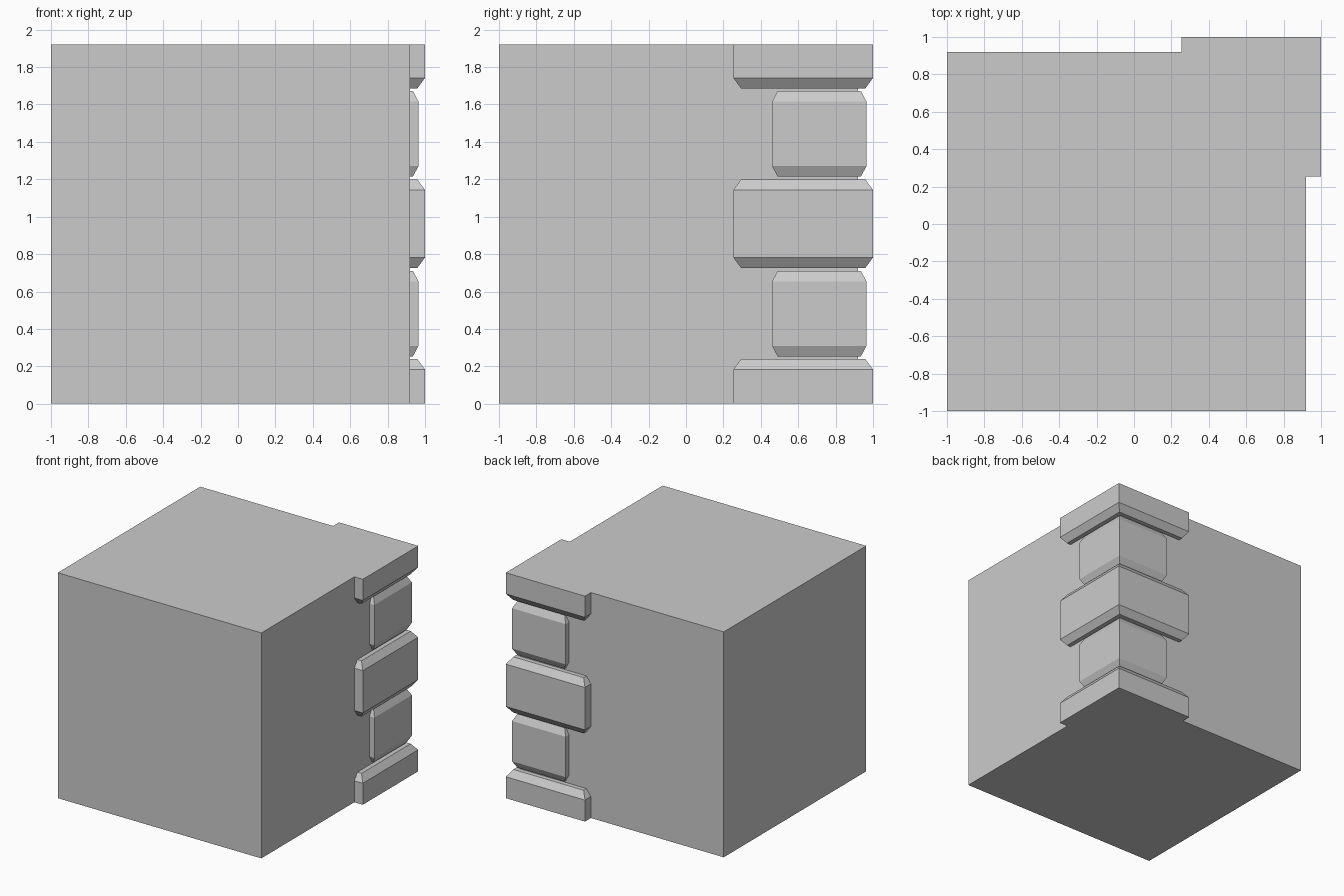
import bpy, bmesh

if "Cube" in bpy.data.objects:
    bpy.data.objects.remove(bpy.data.objects["Cube"])

WALL = 0.92      # wall plane on the +x and +y sides
HEIGHT = 1.922


def loft(name, rings):
    """Closed solid through stacked outlines given as (points, z)."""
    bm = bmesh.new()
    loops = [[bm.verts.new((x, y, z)) for x, y in pts] for pts, z in rings]
    n = len(loops[0])
    bm.faces.new(loops[0])
    bm.faces.new(loops[-1])
    for low, high in zip(loops, loops[1:]):
        for i in range(n):
            j = (i + 1) % n
            bm.faces.new((low[i], low[j], high[j], high[i]))
    bmesh.ops.recalc_face_normals(bm, faces=bm.faces)
    mesh = bpy.data.meshes.new(name)
    bm.to_mesh(mesh)
    bm.free()
    obj = bpy.data.objects.new(name, mesh)
    bpy.context.collection.objects.link(obj)
    return obj


def corner_outline(inner, outer, inset=0.0):
    """L-shaped outline wrapping the wall corner."""
    a, o = inner + inset, outer - inset
    return [(a, WALL), (WALL, WALL), (WALL, a), (o, a), (o, o), (a, o)]


def quoin(name, inner, outer, inset, z0, z1, bevel_low=True, bevel_high=True, rise=0.057):
    full, small = corner_outline(inner, outer), corner_outline(inner, outer, inset)
    rings = [(small, z0), (full, z0 + rise)] if bevel_low else [(full, z0)]
    rings += [(full, z1 - rise), (small, z1)] if bevel_high else [(full, z1)]
    return loft(name, rings)


# Wall block
square = [(-1, -1), (WALL, -1), (WALL, WALL), (-1, WALL)]
loft("wall_block", [(square, 0), (square, HEIGHT)])

# Large corner stones: bottom, middle, top
large = (0.253, 1.0, 0.042)
quoin("large_quoin_bottom", *large, 0, 0.24, bevel_low=False)
quoin("large_quoin_middle", *large, 0.725, 1.2)
quoin("large_quoin_top", *large, 1.685, HEIGHT, bevel_high=False)

# Small corner stones between them
for label, centre in (("lower", 0.482), ("upper", 1.443)):
    quoin("small_quoin_" + label, 0.46, 0.965, 0.03, centre - 0.229, centre + 0.229)
